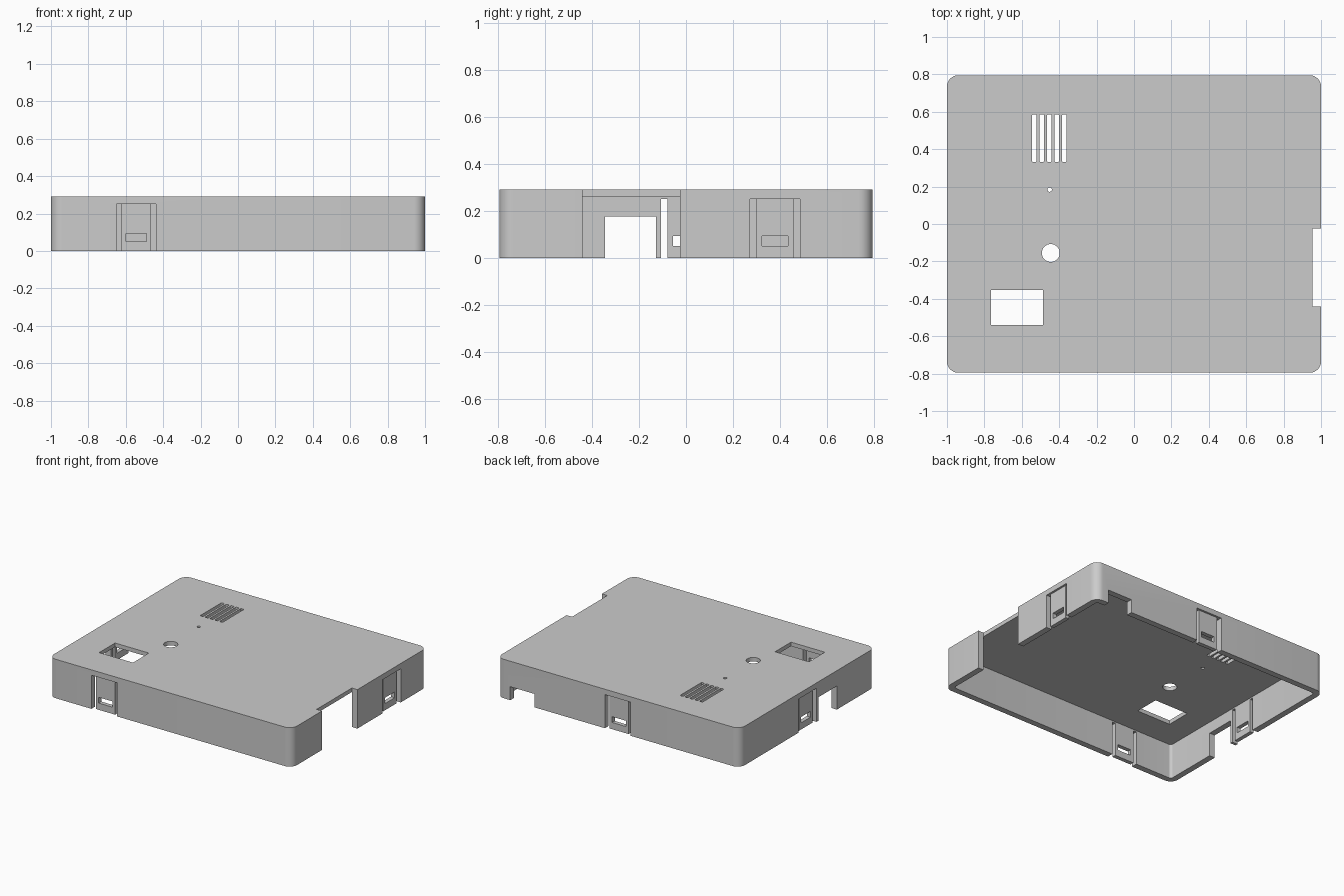
import bpy, bmesh, math

cube = bpy.data.objects.get("Cube")
if cube:
    bpy.data.objects.remove(cube, do_unlink=True)

W, D, H = 1.0, 0.795, 0.29      # half width, half depth, height
WALL, LID = 0.045, 0.03
RECESS = 0.015

plastic = bpy.data.materials.new("grey_plastic")
plastic.use_nodes = True
grey = (0.6, 0.6, 0.6, 1)
plastic.diffuse_color = grey
plastic.node_tree.nodes["Principled BSDF"].inputs["Base Color"].default_value = grey


def prism(name, points, z0, z1):
    """Extrude a flat outline from z0 to z1."""
    bm = bmesh.new()
    face = bm.faces.new([bm.verts.new((x, y, z0)) for x, y in points])
    out = bmesh.ops.extrude_face_region(bm, geom=[face])
    top = [v for v in out["geom"] if isinstance(v, bmesh.types.BMVert)]
    bmesh.ops.translate(bm, verts=top, vec=(0, 0, z1 - z0))
    bmesh.ops.recalc_face_normals(bm, faces=bm.faces)
    mesh = bpy.data.meshes.new(name)
    bm.to_mesh(mesh)
    bm.free()
    mesh.materials.append(plastic)
    obj = bpy.data.objects.new(name, mesh)
    bpy.context.collection.objects.link(obj)
    return obj


def rounded(cx, cy, hx, hy, r, seg=8):
    pts = []
    for q, (sx, sy) in enumerate([(1, 1), (-1, 1), (-1, -1), (1, -1)]):
        for i in range(seg + 1):
            a = math.pi / 2 * (q + i / seg)
            pts.append((cx + sx * (hx - r) + r * math.cos(a),
                        cy + sy * (hy - r) + r * math.sin(a)))
    return pts


def circle(cx, cy, r, n):
    return [(cx + r * math.cos(math.tau * i / n), cy + r * math.sin(math.tau * i / n))
            for i in range(n)]


def rect(x0, x1, y0, y1):
    return [(x0, y0), (x1, y0), (x1, y1), (x0, y1)]


cutters = []


def cut(points, z0, z1):
    obj = prism("cutter", points, z0, z1)
    obj.hide_render = True
    cutters.append(obj)


def wall_cut(side, a, b, z0, z1, depth=WALL + 0.02):
    """Cut a box into one wall, from a to b along it."""
    axis, sign = side
    edge = W if axis == "x" else D
    lo, hi = sorted((sign * (edge - depth), sign * (edge + 0.05)))
    cut(rect(lo, hi, a, b) if axis == "x" else rect(a, b, lo, hi), z0, z1)


def snap_clip(side, c):
    """Recessed tongue between two slots, with a catch window."""
    wall_cut(side, c - 0.106, c + 0.106, -0.05, 0.25, RECESS)
    for s in (-1, 1):
        a, b = sorted((c + s * 0.079, c + s * 0.106))
        wall_cut(side, a, b, -0.06, 0.25)
    wall_cut(side, c - 0.056, c + 0.056, 0.05, 0.093)


# Shell, open underneath
case = prism("case_shell", rounded(0, 0, W, D, 0.06), 0, H)
cut(rounded(0, 0, W - WALL, D - WALL, 0.02), -0.07, H - LID)

FRONT, BACK, LEFT, RIGHT = ("y", -1), ("y", 1), ("x", 1), ("x", -1)

# Snap clips
snap_clip(FRONT, -0.544)
snap_clip(BACK, 0.005)
snap_clip(LEFT, 0.379)
snap_clip(RIGHT, 0.0)

# Connector openings in the walls
wall_cut(LEFT, -0.44, -0.025, -0.08, H + 0.05, WALL)
wall_cut(RIGHT, -0.345, -0.127, -0.08, 0.175)
wall_cut(BACK, 0.69, 0.89, -0.08, 0.1)

# Lid openings: display window, button hole, indicator hole, vents
Z0, Z1 = H - LID - 0.03, H + 0.04
cut(rect(-0.765, -0.486, -0.54, -0.353), Z0, Z1)
cut(circle(-0.445, -0.155, 0.048, 32), Z0, Z1)
cut(circle(-0.451, 0.184, 0.012, 16), Z0, Z1)
for i in range(5):
    cut(rounded(-0.533 + 0.04 * i, 0.459, 0.0125, 0.127, 0.006, 3), Z0, Z1)

# Apply every cut, then discard the cutters
for c in cutters:
    mod = case.modifiers.new("cut", "BOOLEAN")
    mod.operation = "DIFFERENCE"
    mod.solver = "EXACT"
    mod.object = c
graph = bpy.context.evaluated_depsgraph_get()
graph.update()
result = bpy.data.meshes.new_from_object(case.evaluated_get(graph))
case.modifiers.clear()
case.data = result
for c in cutters:
    bpy.data.objects.remove(c, do_unlink=True)

for obj in bpy.context.selected_objects:
    obj.select_set(False)
case.select_set(True)
bpy.context.view_layer.objects.active = case
bpy.ops.object.shade_smooth_by_angle(angle=math.radians(30))
